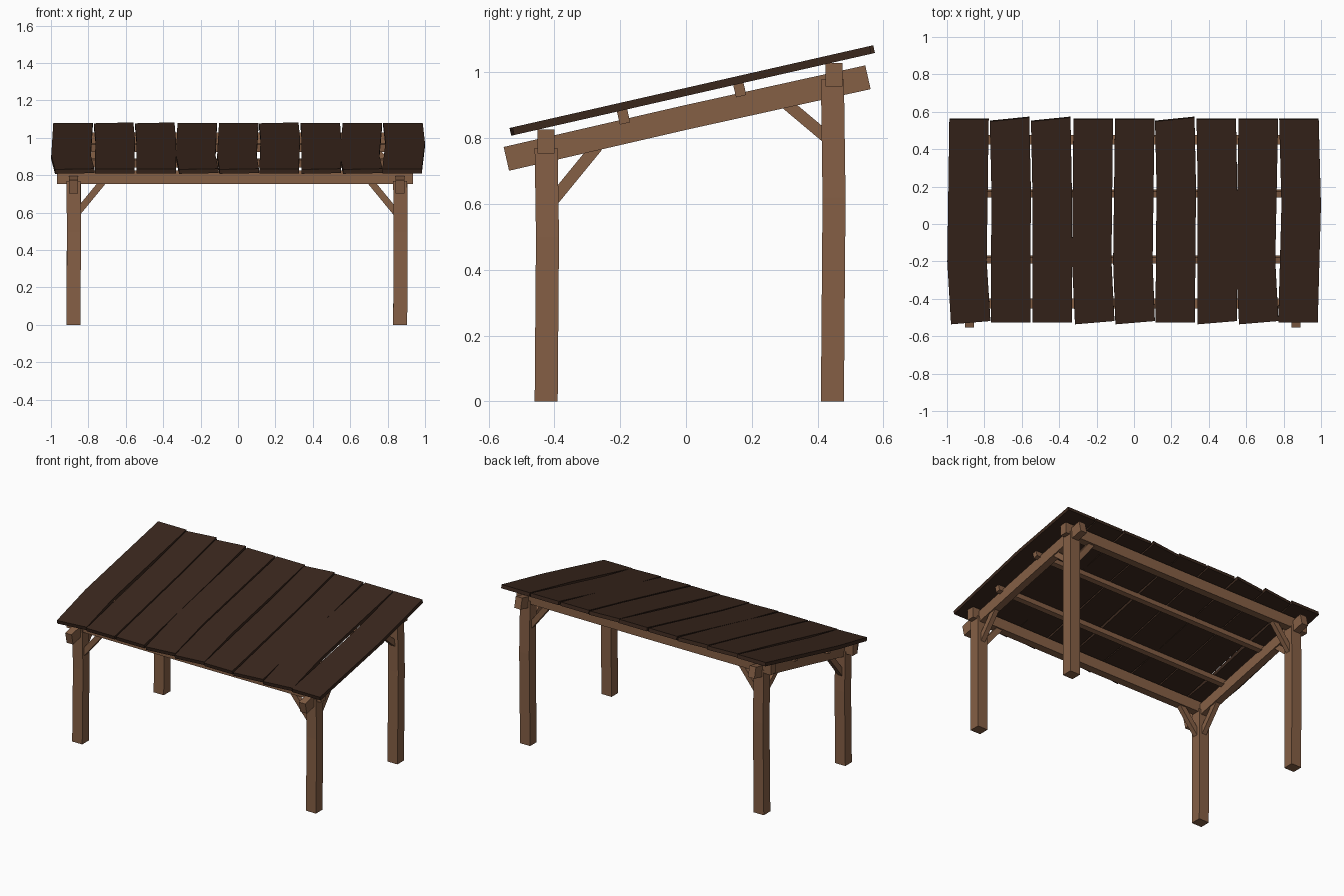
import bpy, bmesh, math
from mathutils import Vector as V

if "Cube" in bpy.data.objects:
    bpy.data.objects.remove(bpy.data.objects["Cube"])


def material(name, rgb):
    m = bpy.data.materials.new(name)
    m.diffuse_color = (*rgb, 1)
    m.use_nodes = True
    m.node_tree.nodes["Principled BSDF"].inputs["Base Color"].default_value = m.diffuse_color
    return m


WOOD = material("timber", (0.235, 0.115, 0.06))
ROOF = material("dark_board", (0.042, 0.02, 0.012))

ANG = math.atan(0.2275)
ALONG = V((0, math.cos(ANG), math.sin(ANG)))    # up the roof slope
UP = V((0, -math.sin(ANG), math.cos(ANG)))      # roof normal
X, Y, Z = V((1, 0, 0)), V((0, 1, 0)), V((0, 0, 1))


def bar(name, path, side, up, w, h, mat, skew=None):
    """Rectangular section swept along a path; skew slants each section."""
    bm = bmesh.new()
    skew = skew or [V((0, 0, 0))] * len(path)
    rings = []
    for p, k in zip(path, skew):
        p = V(p)
        rings.append([bm.verts.new(p + side * (a * w / 2) + up * (b * h / 2) + k * a)
                      for a, b in ((-1, -1), (1, -1), (1, 1), (-1, 1))])
    for r, q in zip(rings, rings[1:]):
        for i in range(4):
            j = (i + 1) % 4
            bm.faces.new((r[i], r[j], q[j], q[i]))
    bm.faces.new(rings[0])
    bm.faces.new(rings[-1])
    bmesh.ops.recalc_face_normals(bm, faces=bm.faces)
    me = bpy.data.meshes.new(name)
    bm.to_mesh(me)
    bm.free()
    me.materials.append(mat)
    ob = bpy.data.objects.new(name, me)
    bpy.context.collection.objects.link(ob)
    return ob


def brace(name, a, b, side):
    a, b = V(a), V(b)
    bar(name, [a, b], side, side.cross((b - a).normalized()), 0.032, 0.036, WOOD)


for tag, px, s in (("left", -0.88, 1), ("right", 0.867, -1)):
    # slightly bowed posts
    bar("front_post_" + tag, [(px, -0.425, 0), (px + 0.003, -0.421, 0.5), (px, -0.425, 0.77)],
        X, Y, 0.075, 0.07, WOOD)
    bar("back_post_" + tag, [(px, 0.445, 0), (px + 0.003, 0.45, 0.62), (px, 0.445, 0.978)],
        X, Y, 0.075, 0.07, WOOD)
    # sloping side beam
    bar("side_beam_" + tag, [(px, -0.546, 0.737), (px, 0.0, 0.863), (px, 0.553, 0.985)],
        X, UP, 0.048, 0.074, WOOD)
    # corner braces along the front, back and sides
    brace("front_brace_" + tag, (px + s * 0.022, -0.425, 0.60), (px + s * 0.16, -0.425, 0.768), Y)
    brace("back_brace_" + tag, (px + s * 0.022, 0.445, 0.80), (px + s * 0.16, 0.445, 0.975), Y)
    brace("low_side_brace_" + tag, (px, -0.405, 0.61), (px, -0.27, 0.775), X)
    brace("high_side_brace_" + tag, (px, 0.43, 0.80), (px, 0.305, 0.905), X)

# cross beams resting on the posts
bar("front_cross_beam", [(-0.968, -0.425, 0.79), (0, -0.425, 0.788), (0.935, -0.425, 0.79)],
    Y, Z, 0.052, 0.072, WOOD)
bar("back_cross_beam", [(-0.968, 0.45, 0.993), (0, 0.45, 0.991), (0.935, 0.45, 0.993)],
    Y, Z, 0.052, 0.072, WOOD)

# thin purlins between side beams and boards
for name, y, z in (("lower_purlin", -0.19, 0.865), ("upper_purlin", 0.163, 0.948)):
    bar(name, [(-0.94, y, z), (0.92, y, z)], ALONG, UP, 0.032, 0.042, WOOD)

# roof boards: centre x at high end, bend and low end; bend position; end skews
BOARDS = [
    (-0.882, -0.893, -0.873, -0.2, 0, 1), (-0.665, -0.657, -0.659, 0.2, 1, 0),
    (-0.445, -0.438, -0.438, 0.2, 1, 0), (-0.218, -0.226, -0.21, -0.2, 0, 1),
    (0.004, -0.006, 0.006, -0.2, 0, 1), (0.218, 0.226, 0.22, 0.2, 1, 0),
    (0.44, 0.446, 0.445, 0.2, 0, 1), (0.665, 0.65, 0.667, -0.2, 0, 1),
    (0.882, 0.894, 0.877, 0.1, 0, 0),
]


def on_roof(x, y):
    return (x, y, 0.9405 + 0.2275 * y)


for i, (hi, mid, lo, ym, kh, kl) in enumerate(BOARDS):
    bar("roof_board_%d" % (i + 1),
        [on_roof(lo, -0.525), on_roof(mid, ym), on_roof(hi, 0.561)],
        X, UP, 0.211, 0.024, ROOF,
        [ALONG * (0.009 * kl), V((0, 0, 0)), ALONG * (0.011 * kh)])
